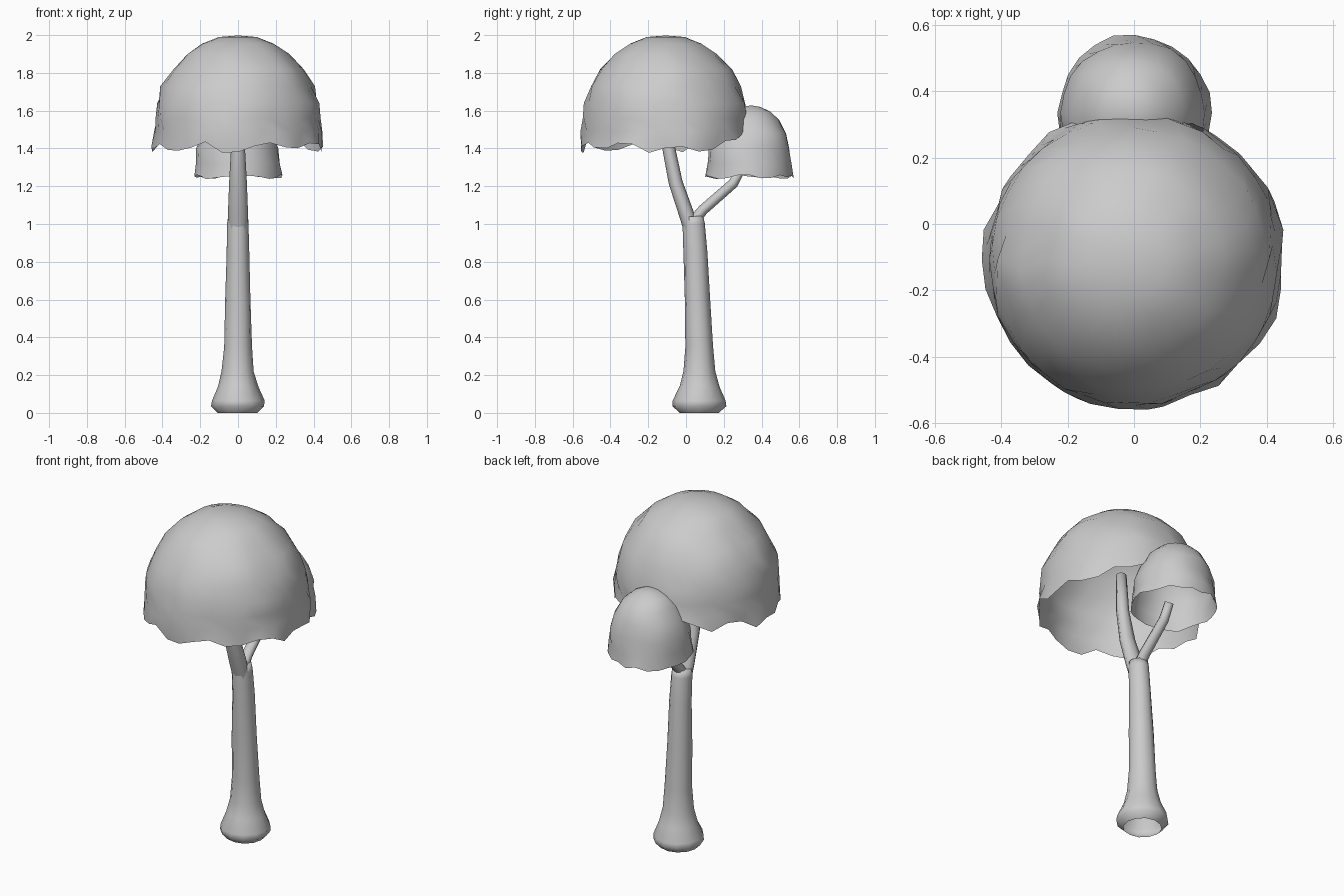
import bpy, bmesh, math, random
from mathutils import Vector, noise

if "Cube" in bpy.data.objects:
    bpy.data.objects.remove(bpy.data.objects["Cube"])

random.seed(4)


def finish(name, bm):
    bmesh.ops.recalc_face_normals(bm, faces=bm.faces)
    me = bpy.data.meshes.new(name)
    bm.to_mesh(me)
    bm.free()
    ob = bpy.data.objects.new(name, me)
    bpy.context.collection.objects.link(ob)
    for p in me.polygons:
        p.use_smooth = True
    return ob


def bridge(bm, rings):
    for a, b in zip(rings, rings[1:]):
        n = len(a)
        for i in range(n):
            bm.faces.new((a[i], a[(i + 1) % n], b[(i + 1) % n], b[i]))


def tube(name, path, sides, cap_end=True, wobble=0.0):
    """path: (y, z, radius x, radius y); rings follow the path in the yz plane"""
    bm = bmesh.new()
    rings = []
    for k, (y, z, rx, ry) in enumerate(path):
        p, q = path[max(k - 1, 0)], path[min(k + 1, len(path) - 1)]
        d = Vector((0, q[0] - p[0], q[1] - p[1])).normalized()
        side = Vector((0, d.z, -d.y))
        ring = []
        for i in range(sides):
            a = math.tau * i / sides
            f = 1 + random.uniform(-wobble, wobble)
            co = Vector((rx * f * math.cos(a), y, z)) + side * ry * f * math.sin(a)
            ring.append(bm.verts.new(co))
        rings.append(ring)
    bridge(bm, rings)
    if cap_end:
        bm.faces.new(rings[-1])
    return finish(name, bm)


def canopy(name, cy, profile, sides, ragged, lift, lump):
    """open, lumpy dome with a torn lower rim; profile: (radius, z, y shift)"""
    bm = bmesh.new()
    rings = []
    for k, (r, z, dy) in enumerate(profile):
        last = k == len(profile) - 1
        ring = []
        for i in range(sides):
            a = math.tau * (i + 0.5 * (k % 2)) / sides
            x, y = r * math.cos(a), r * math.sin(a)
            f = 1 + lump * noise.noise(Vector((x, y, z)) * 9)
            zz = z
            if last:
                zz += random.uniform(-ragged, ragged) + lift * max(0, math.sin(a)) ** 2
            ring.append(bm.verts.new((x * f, cy + dy + y * f, zz)))
        rings.append(ring)
    bridge(bm, rings)
    top = bm.verts.new((0, cy + profile[0][2], profile[0][1] + 0.008))
    for i in range(sides):
        bm.faces.new((rings[0][i], rings[0][(i + 1) % sides], top))
    return finish(name, bm)


# Trunk: flared foot, hollow underneath, leaning slightly to the front
tube("trunk", [(.07, 0, .105, .105), (.07, .035, .14, .14), (.07, .065, .138, .138),
               (.07, .14, .105, .105), (.07, .22, .085, .085), (.07, .35, .075, .073),
               (.06, .6, .067, .067), (.05, .85, .06, .062), (.04, 1.0, .057, .06),
               (.037, 1.04, .053, .054)], 12, wobble=.03)

# Forked branches
tube("main_branch", [(.025, .98, .05, .04), (.0, 1.06, .053, .04), (-.055, 1.22, .047, .037),
                     (-.095, 1.42, .036, .034), (-.108, 1.65, .03, .028)], 8)
tube("side_branch", [(.045, 1.02, .035, .03), (.09, 1.075, .033, .028),
                     (.25, 1.215, .028, .027), (.295, 1.30, .025, .025)], 8)

# Leaf domes
canopy("main_canopy", -.107, [(.10, 1.99, 0), (.19, 1.955, 0), (.27, 1.90, 0), (.345, 1.82, 0),
                              (.40, 1.73, 0), (.43, 1.64, 0), (.438, 1.56, 0),
                              (.445, 1.49, 0), (.453, 1.405, 0)], 32, .032, .06, .05)
canopy("small_canopy", .335, [(.05, 1.62, .01), (.10, 1.595, .01), (.15, 1.55, .01),
                              (.19, 1.48, .005), (.217, 1.40, 0), (.222, 1.32, 0),
                              (.233, 1.25, 0)], 24, .013, 0, .05)
